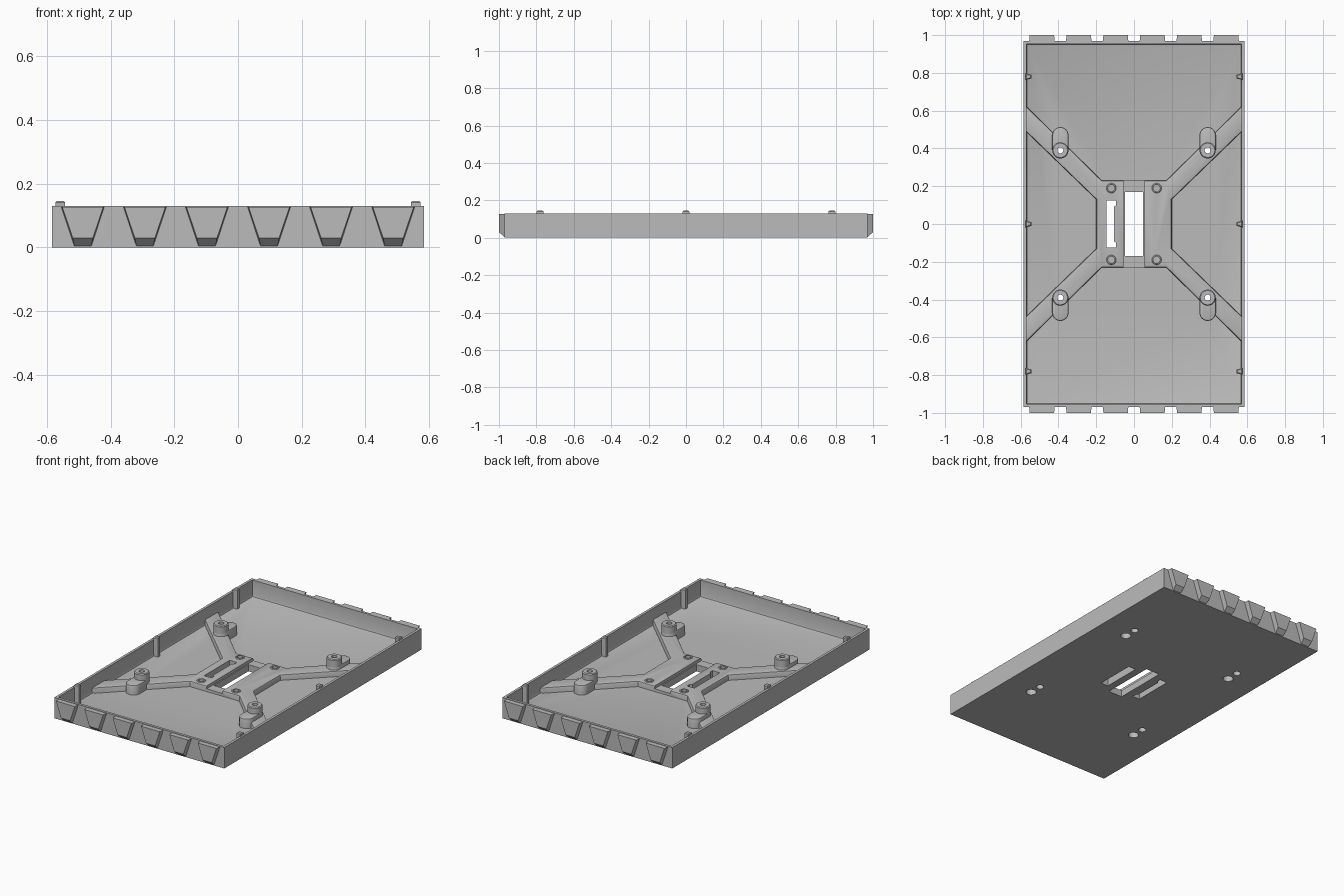
import bpy, bmesh, math
from mathutils import Vector

cube = bpy.data.objects.get("Cube")
if cube:
    bpy.data.objects.remove(cube, do_unlink=True)

grey = bpy.data.materials.new("plain grey")
grey.use_nodes = True
GREY = (0.5, 0.5, 0.5, 1)
grey.diffuse_color = GREY
grey.node_tree.nodes["Principled BSDF"].inputs["Base Color"].default_value = GREY

W, L, H = 0.585, 0.97, 0.13      # half width, half length, height
WALL, FLOOR = 0.016, 0.025


def finish(name, bm):
    bmesh.ops.recalc_face_normals(bm, faces=bm.faces)
    mesh = bpy.data.meshes.new(name)
    bm.to_mesh(mesh)
    bm.free()
    mesh.materials.append(grey)
    obj = bpy.data.objects.new(name, mesh)
    bpy.context.collection.objects.link(obj)
    return obj


def prism(name, outline, z0, z1, bevel=0, bevel_z=None, segments=1):
    """Extrude an outline upwards; optionally bevel the rim at bevel_z."""
    bm = bmesh.new()
    face = bm.faces.new([bm.verts.new((x, y, z0)) for x, y in outline])
    up = bmesh.ops.extrude_face_region(bm, geom=[face], use_keep_orig=True)["geom"]
    bmesh.ops.translate(bm, vec=(0, 0, z1 - z0),
                        verts=[v for v in up if isinstance(v, bmesh.types.BMVert)])
    bmesh.ops.recalc_face_normals(bm, faces=bm.faces)
    if bevel:
        rim_z = z1 if bevel_z is None else bevel_z
        rim = [e for e in bm.edges if all(abs(v.co.z - rim_z) < 1e-5 for v in e.verts)]
        bmesh.ops.bevel(bm, geom=rim, offset=bevel, segments=segments, profile=0.5,
                        affect='EDGES')
    return finish(name, bm)


def rect(x0, x1, y0, y1):
    return [(x0, y0), (x1, y0), (x1, y1), (x0, y1)]


def pill(x, y0, y1, r, n=16):
    """Outline of a rounded slot along y (a circle when y0 equals y1)."""
    pts = []
    for cy, start in ((y1, 0), (y0, math.pi)):
        count = n + 1 if y0 != y1 else n
        for i in range(count):
            a = start + math.pi * i / n
            pts.append((x + r * math.cos(a), cy + r * math.sin(a)))
    return pts


def hull(name, points):
    bm = bmesh.new()
    for p in points:
        bm.verts.new(p)
    bmesh.ops.convex_hull(bm, input=bm.verts)
    bmesh.ops.dissolve_limit(bm, angle_limit=0.01, verts=bm.verts, edges=bm.edges)
    return finish(name, bm)


def cut(obj, cutters):
    for c in cutters:
        mod = obj.modifiers.new("cut", 'BOOLEAN')
        mod.operation, mod.solver, mod.object = 'DIFFERENCE', 'EXACT', c
    bpy.context.view_layer.update()
    graph = bpy.context.evaluated_depsgraph_get()
    mesh = bpy.data.meshes.new_from_object(obj.evaluated_get(graph))
    obj.modifiers.clear()
    obj.data = mesh


parts, cutters = [], []

# Tray shell
tray = prism("tray", rect(-W, W, -L, L), 0, H)
cavity = prism("cavity_cutter", rect(WALL - W, W - WALL, WALL - L, L - WALL), FLOOR, H + 0.1,
               0.012, FLOOR, 2)

# X-shaped raised brace with a central plate
quarter = [(0.2, 0.13), (0.577, 0.495), (0.577, 0.63), (0.17, 0.23)]
outline = []
for sx, sy in ((1, 1), (-1, 1), (-1, -1), (1, -1)):
    pts = [(sx * x, sy * y) for x, y in quarter]
    outline += pts if sx == sy else pts[::-1]
brace = prism("cross_brace", outline, 0.012, 0.06, 0.01, segments=2)
channel = prism("channel_cutter", rect(-0.055, 0.055, -0.3, 0.3), 0.042, 0.2)

# Through slots and the blind slot underneath
cutters.append(prism("centre_slot_cutter", rect(-0.048, 0.048, -0.17, 0.17), -0.1, 0.2))
cutters.append(prism("side_slot_cutter",
                     [(-0.145, -0.125), (-0.095, -0.125), (-0.095, -0.1), (-0.107, -0.09),
                      (-0.107, 0.09), (-0.095, 0.1), (-0.095, 0.125), (-0.145, 0.125)],
                     -0.1, 0.2))
cutters.append(prism("blind_slot_cutter", rect(0.095, 0.145, -0.125, 0.125), -0.1, 0.045))

# Four small rimmed screw sockets on the central plate
sockets = []
for sx in (-1, 1):
    for sy in (-1, 1):
        x, y = sx * 0.12, sy * 0.19
        sockets.append(prism("socket_cutter", pill(x, y, y, 0.017), 0.032, 0.2))
        rim = prism("socket_rim", pill(x, y, y, 0.026), 0.05, 0.064, 0.003)
        parts.append(rim)
        cut(rim, [sockets[-1]])

# Mounting posts: round boss on a lower rounded step, with keyhole pockets below
for sx in (-1, 1):
    for sy in (-1, 1):
        x, y = sx * 0.39, sy * 0.39
        far = sy * 0.47
        big, small = (y, far) if sy > 0 else (far, y)
        holes = [prism("screw_cutter", pill(x, y, y, 0.016), -0.1, 0.2),
                 prism("big_pocket_cutter", pill(x, big, big, 0.03), -0.1, 0.05),
                 prism("small_pocket_cutter", pill(x, small, small, 0.022), -0.1, 0.05)]
        step = prism("post_step", pill(x, min(y, far), max(y, far), 0.043),
                     0.012, 0.085, 0.008, segments=2)
        boss = prism("post_boss", pill(x, y, y, 0.043), 0.075, 0.125, 0.005)
        for part in (step, boss):
            cut(part, holes)
            parts.append(part)
        cutters += holes

cut(tray, [cavity] + cutters)
cut(brace, [channel] + cutters + sockets)
parts += [tray, brace]

# Tapered tabs on both end walls
for sy in (-1, 1):
    for i in range(6):
        cx = (i - 2.5) * 0.195
        points = []
        for z, reach, draft in ((0.127, 1.0, 0.004), (0.03, 1.0, 0.004),
                                (0.127, 0.96, 0), (0.005, 0.96, 0), (0.005, 0.972, 0)):
            half = 0.027 + (z - 0.005) * 0.34 - draft
            points += [(cx + s * half, sy * reach, z) for s in (-1, 1)]
        parts.append(hull("end_tab", points))

# Locating ribs inside the long walls, standing above the rim
for sx in (-1, 1):
    for y in (-0.78, 0, 0.78):
        shape = [(sx * 0.574, y - 0.018), (sx * 0.574, y + 0.018),
                 (sx * 0.543, y + 0.01), (sx * 0.543, y - 0.01)]
        parts.append(prism("locating_rib", shape, 0.015, 0.146, 0.005))

# Remove helpers and shade
keep = set(parts)
for obj in [o for o in bpy.data.objects if o.name.split(".")[0].endswith("_cutter")]:
    bpy.data.objects.remove(obj, do_unlink=True)
bpy.ops.object.select_all(action='DESELECT')
for obj in keep:
    obj.select_set(True)
bpy.context.view_layer.objects.active = tray
bpy.ops.object.shade_smooth_by_angle(angle=math.radians(30))
